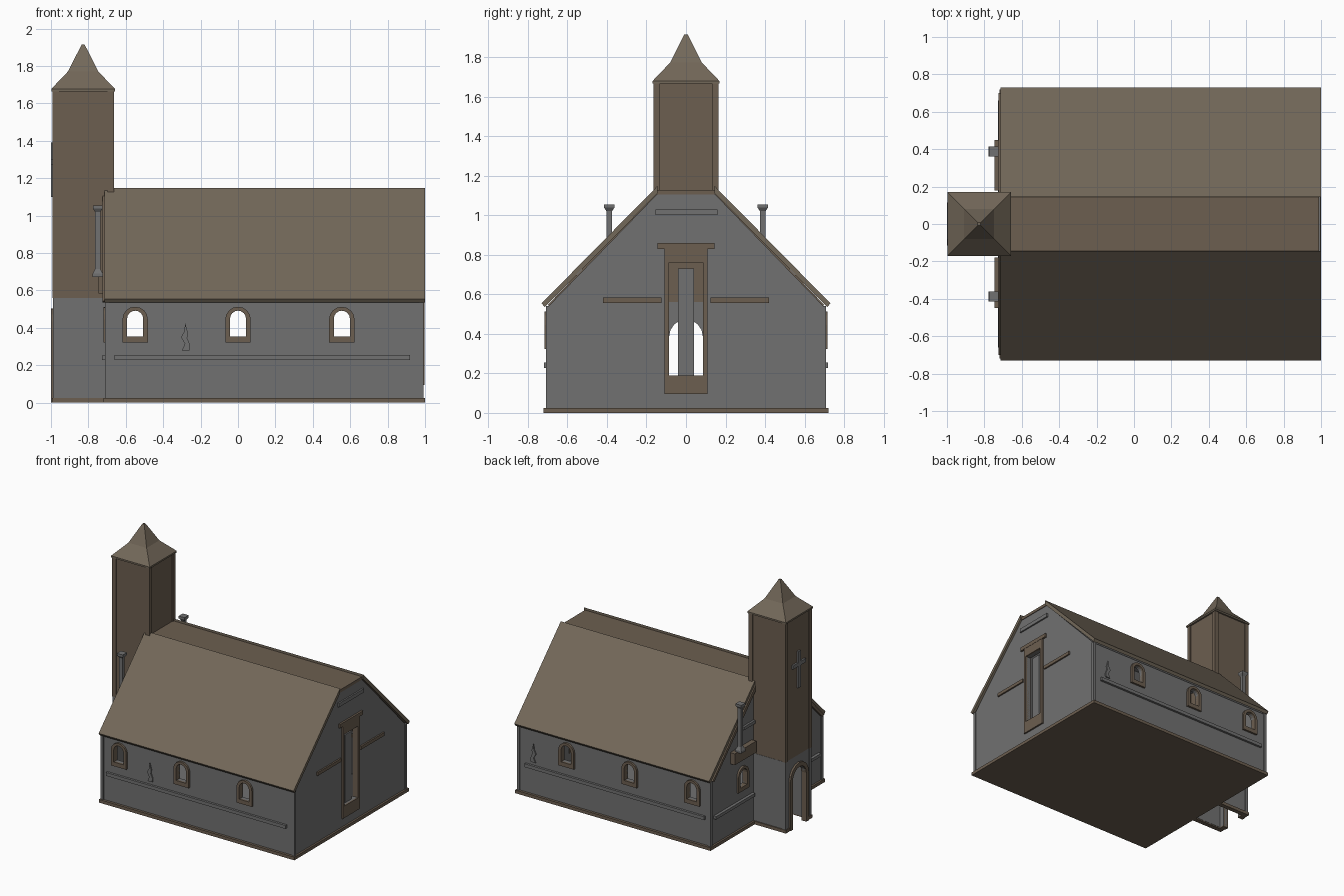
import bpy, bmesh, math

if "Cube" in bpy.data.objects:
    bpy.data.objects.remove(bpy.data.objects["Cube"])


def material(name, rgb):
    m = bpy.data.materials.new(name)
    m.diffuse_color = (*rgb, 1)
    m.use_nodes = True
    m.node_tree.nodes["Principled BSDF"].inputs["Base Color"].default_value = m.diffuse_color
    return m


STONE = material("grey stone", (0.165, 0.165, 0.165))
ROOF = material("roof brown", (0.17, 0.138, 0.1))
WOOD = material("timber brown", (0.15, 0.113, 0.08))


def finish(name, bm, mat):
    bmesh.ops.recalc_face_normals(bm, faces=bm.faces)
    me = bpy.data.meshes.new(name)
    bm.to_mesh(me)
    bm.free()
    me.materials.append(mat)
    ob = bpy.data.objects.new(name, me)
    bpy.context.collection.objects.link(ob)
    return ob


def place(u, v, d, axis):
    return (d, u, v) if axis == 'x' else (u, d, v)


def prism(name, pts, axis, d0, d1, mat):
    bm = bmesh.new()
    a = [bm.verts.new(place(u, v, d0, axis)) for u, v in pts]
    b = [bm.verts.new(place(u, v, d1, axis)) for u, v in pts]
    bm.faces.new(a)
    bm.faces.new(b)
    for i in range(len(a)):
        j = (i + 1) % len(a)
        bm.faces.new((a[i], a[j], b[j], b[i]))
    return finish(name, bm, mat)


def box(name, x0, x1, y0, y1, z0, z1, mat):
    y0, y1 = sorted((y0, y1))
    return prism(name, [(y0, z0), (y1, z0), (y1, z1), (y0, z1)], 'x', x0, x1, mat)


def arch(c, half, z0, z1, n=8):
    pts = [(c + half, z0)]
    for i in range(n + 1):
        t = math.pi * i / n
        pts.append((c + half * math.cos(t), z1 - half + half * math.sin(t)))
    return pts + [(c - half, z0)]


def rect(half, z0, z1):
    return [(half, z0), (half, z1), (-half, z1), (-half, z0)]


def frame(name, outer, inner, axis, d0, d1, mat, closed=True):
    bm = bmesh.new()
    rows = [[bm.verts.new(place(u, v, d, axis)) for u, v in p]
            for p, d in ((outer, d0), (outer, d1), (inner, d1), (inner, d0))]
    n = len(outer)
    for i in range(n if closed else n - 1):
        j = (i + 1) % n
        for k in range(4):
            r, s = rows[k], rows[(k + 1) % 4]
            bm.faces.new((r[i], r[j], s[j], s[i]))
    if not closed:
        bm.faces.new([r[0] for r in rows])
        bm.faces.new([r[-1] for r in rows])
    return finish(name, bm, mat)


def stack(name, cx, cy, levels, mat):
    # square cross-sections (half width, height) joined upwards
    bm = bmesh.new()
    rings = [[bm.verts.new((cx + sx * h, cy + sy * h, z))
              for sx, sy in ((-1, -1), (1, -1), (1, 1), (-1, 1))] for h, z in levels]
    for a, b in zip(rings, rings[1:]):
        for i in range(4):
            j = (i + 1) % 4
            bm.faces.new((a[i], a[j], b[j], b[i]))
    bm.faces.new(rings[0])
    bm.faces.new(rings[-1])
    return finish(name, bm, mat)


def cut(ob, cutters):
    for c in cutters:
        c.hide_render = True
        m = ob.modifiers.new("cut", 'BOOLEAN')
        m.operation, m.solver, m.object = 'DIFFERENCE', 'EXACT', c
        bpy.context.view_layer.objects.active = ob
        bpy.ops.object.modifier_apply(modifier=m.name)
        bpy.data.objects.remove(c)


WIN_X = (-0.55, 0.0, 0.555)
GABLE_WIN_Y = 0.30
TX = -0.828  # tower centre

# nave: hollow gabled shell with window and door openings
nave = prism("nave_walls", [(-.7, .01), (.7, .01), (.7, .535), (.145, 1.108), (-.145, 1.108), (-.7, .535)],
             'x', -.705, .985, STONE)
cut(nave, [prism("c", [(-.67, .03), (.67, .03), (.67, .52), (.135, 1.07), (-.135, 1.07), (-.67, .52)],
                 'x', -.675, .955, STONE)])
cut(nave, [prism("c", arch(x, .043, .355, .492), 'y', -1, 1, STONE) for x in WIN_X])
cut(nave, [prism("c", arch(s * GABLE_WIN_Y, .043, .355, .492), 'x', -.8, -.6, STONE) for s in (-1, 1)])
cut(nave, [box("c", .9, 1.1, -.085, .085, .19, .76, STONE),
           box("c", -.8, -.6, -.125, .125, .031, .85, STONE)])
box("floor_plinth", -.72, 1.0, -.72, .72, 0, .025, WOOD)

# roof: two slopes and a narrow flat top
for s in (-1, 1):
    prism("roof_slope", [(s * .73, .555), (s * .145, 1.147), (s * .145, 1.11), (s * .715, .535)],
          'x', -.715, 1.0, ROOF)
    prism("gable_trim", [(s * .7, .545), (s * .16, 1.105), (s * .16, 1.06), (s * .68, .535)],
          'x', -.725, -.704, WOOD)
box("roof_flat_top", -.7, .99, -.146, .146, 1.105, 1.128, WOOD)

# long side details on both sides
for s in (-1, 1):
    for x in WIN_X:
        frame("side_window_frame", arch(x, .068, .322, .513), arch(x, .043, .355, .492),
              'y', s * .67, s * .716, WOOD)
    box("side_ledge", -.66, .92, s * .69, s * .718, .228, .255, STONE)
    c = -.28 if s < 0 else .85
    prism("wall_crack", [(c + u, v) for u, v in (
        (-.02, .28), (.02, .28), (.024, .31), (.008, .345), (.012, .375), (-.002, .425),
        (-.008, .38), (-.024, .35), (-.004, .315))], 'y', s * .69, s * .709, STONE)
    # corner posts
    for x0, x1 in ((-.712, -.69), (.97, .992)):
        box("corner_post", x0, x1, s * .685, s * .708, .025, .54, STONE)

# tall gable window with frame, lintel and mullion
frame("gable_window_frame", rect(.108, .095, .835), rect(.085, .19, .76), 'x', .95, .998, WOOD)
box("gable_window_lintel", .98, 1.0, -.145, .145, .83, .86, WOOD)
box("gable_window_mullion", .955, .97, -.04, .04, .19, .73, STONE)
box("gable_top_bar", .98, .997, -.155, .16, 1.0, 1.03, STONE)
for s in (-1, 1):
    box("gable_bar", .98, .997, s * .125, s * .42, .557, .583, WOOD)

# tower-side gable details
for s in (-1, 1):
    frame("gable_small_window_frame", arch(s * GABLE_WIN_Y, .068, .322, .513),
          arch(s * GABLE_WIN_Y, .043, .355, .492), 'x', -.72, -.675, WOOD)
    box("gable_bracket", -.745, -.7, s * .18, s * .45, .585, .675, WOOD)
    box("gable_ledge", -.728, -.7, s * .17, s * .66, .228, .252, STONE)
    box("gable_upper_ledge", -.722, -.7, s * .16, s * .3, .8, .825, STONE)
    stack("chimney", -.75, s * .388,
          [(.027, .672), (.027, .69), (.014, .715), (.014, 1.02), (.026, 1.038), (.026, 1.055)], STONE)

# tower: stone base with an arched door, timber shaft above
base = box("tower_base", -.985, -.69, -.158, .158, .01, .56, STONE)
cut(base, [box("c", -.955, -.6, -.128, .128, -.1, .7, STONE),
           prism("c", arch(0, .085, -.1, .472), 'x', -1.1, -.9, STONE)])
shaft = box("tower_shaft", -.985, -.672, -.156, .156, .56, 1.67, WOOD)
cut(shaft, [box("c", -.955, -.7, -.128, .128, .5, 1.63, WOOD),
            box("c", -.8, -.6, -.12, .12, .5, .85, WOOD)])
frame("door_frame", arch(0, .115, 0, .505), arch(0, .085, 0, .472), 'x', -.96, -1.0, WOOD, False)
for s in (-1, 1):
    box("tower_plinth_side", -.99, -.7, s * .13, s * .166, 0, .025, WOOD)
    box("tower_plinth_front", -.995, -.955, s * .085, s * .166, 0, .025, WOOD)
    box("tower_base_corner", -.99, -.965, s * .14, s * .163, .025, .56, STONE)
    for x0, x1 in ((-.992, -.958), (-.698, -.664)):
        box("tower_corner_post", x0, x1, s * .132, s * .164, .56, 1.67, WOOD)

# flared spire
stack("spire", TX, 0, [(.17, 1.665), (.17, 1.678), (.08, 1.772), (.008, 1.915)], ROOF)

# cross on the tower front
box("cross_upright", -1.0, -.98, -.014, .014, 1.1, 1.39, STONE)
box("cross_arm", -.999, -.98, -.08, .08, 1.272, 1.302, STONE)
